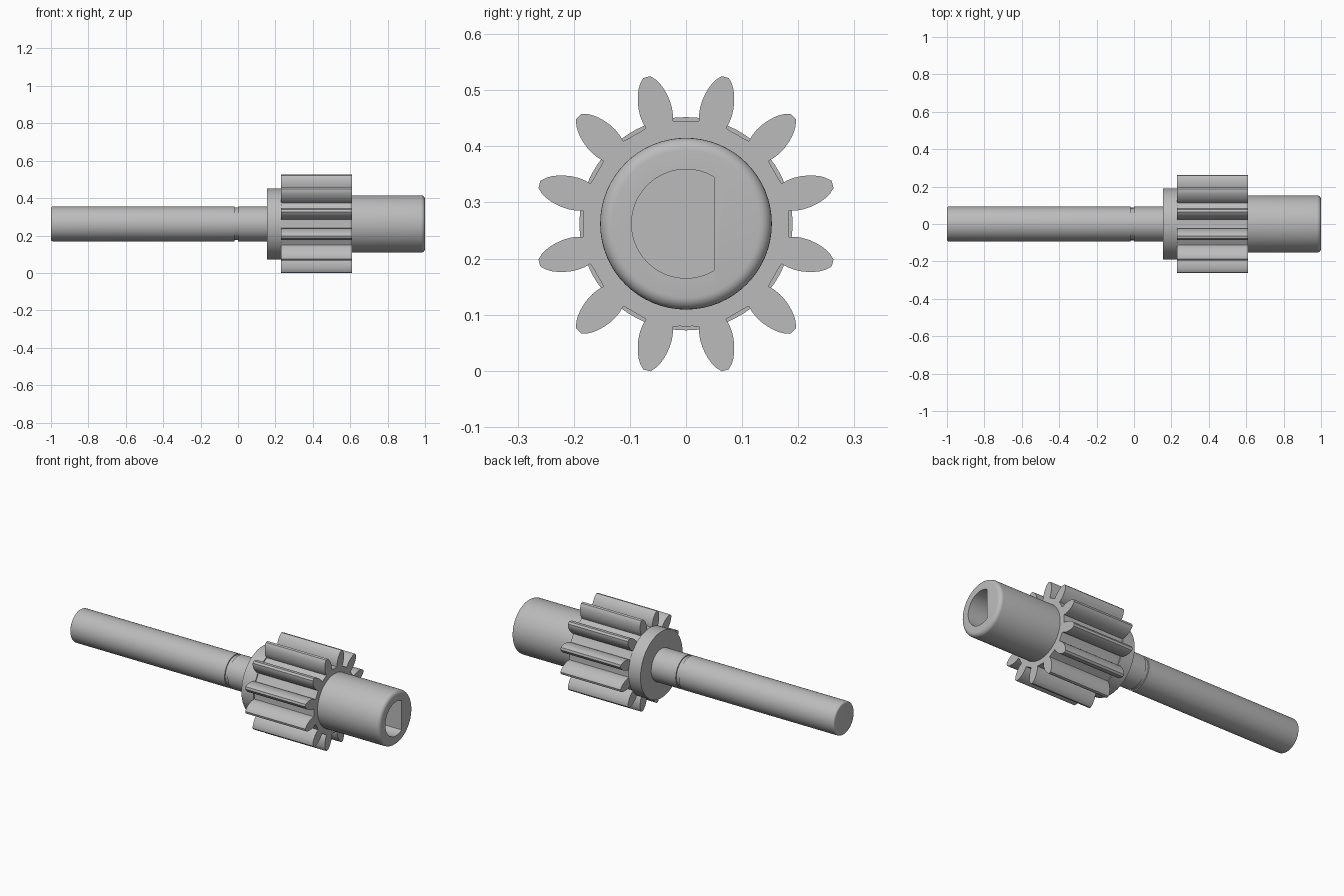
import bpy, bmesh, math

AXIS_Z = 0.262
TEETH = 12
ROOT_R = 0.183

cube = bpy.data.objects.get("Cube")
if cube:
    bpy.data.objects.remove(cube, do_unlink=True)

steel = bpy.data.materials.new("grey_steel")
steel.use_nodes = True
GREY = (0.5, 0.5, 0.5, 1)
steel.diffuse_color = GREY
steel.node_tree.nodes["Principled BSDF"].inputs["Base Color"].default_value = GREY


def finish(name, bm):
    """Turn a bmesh into an object lying along the common axis."""
    bmesh.ops.recalc_face_normals(bm, faces=bm.faces)
    mesh = bpy.data.meshes.new(name)
    bm.to_mesh(mesh)
    bm.free()
    mesh.materials.append(steel)
    obj = bpy.data.objects.new(name, mesh)
    obj.location.z = AXIS_Z
    bpy.context.collection.objects.link(obj)
    return obj


def lathe(name, profile, sides=64):
    """Revolve (x, radius) points around the x axis, with capped ends."""
    bm = bmesh.new()
    rings = []
    for x, r in profile:
        angles = [math.tau * i / sides for i in range(sides)]
        rings.append([bm.verts.new((x, r * math.cos(a), r * math.sin(a))) for a in angles])
    for a, b in zip(rings, rings[1:]):
        for i in range(sides):
            j = (i + 1) % sides
            bm.faces.new((a[i], a[j], b[j], b[i]))
    bm.faces.new(rings[0])
    bm.faces.new(rings[-1])
    return finish(name, bm)


def prism(name, outline, x0, x1):
    """Extrude a (y, z) outline along x."""
    bm = bmesh.new()
    face = bm.faces.new([bm.verts.new((x0, y, z)) for y, z in outline])
    side = bmesh.ops.extrude_face_region(bm, geom=[face])["geom"]
    moved = [v for v in side if isinstance(v, bmesh.types.BMVert)]
    bmesh.ops.translate(bm, verts=moved, vec=(x1 - x0, 0, 0))
    return finish(name, bm)


def rounded_end(x, r, fillet, direction, steps=6):
    """Quarter-round from the barrel to an end face at x."""
    points = []
    for i in range(steps + 1):
        a = math.pi / 2 * i / steps
        points.append((x - direction * fillet * (1 - math.sin(a)),
                       r - fillet * (1 - math.cos(a))))
    return points


# Long shaft with its retaining groove
SHAFT_R, GROOVE_R = 0.093, 0.087
shaft = lathe("shaft", rounded_end(-1, SHAFT_R, 0.01, -1)[::-1] + [
    (-0.02, SHAFT_R), (-0.02, GROOVE_R), (0, GROOVE_R), (0, SHAFT_R), (0.17, SHAFT_R)])

# Collar behind the gear
collar = lathe("collar", [(0.155, 0.19), (0.232, 0.19)])

# Gear: one curved tooth flank mirrored and repeated round the axis
flank = [(ROOT_R, 0.025), (0.195, 0.028), (0.207, 0.0293), (0.22, 0.0288),
         (0.232, 0.0268), (0.243, 0.0238), (0.253, 0.0198), (0.262, 0.0145),
         (0.2705, 0.0065)]
tooth = [(r, -w) for r, w in flank] + [(r, w) for r, w in reversed(flank)]
pitch = math.tau / TEETH
root_half = math.atan2(flank[0][1], ROOT_R)
outline = []
for k in range(TEETH):
    mid = (k + 0.5) * pitch
    c, s = math.cos(mid), math.sin(mid)
    outline += [(r * c - w * s, r * s + w * c) for r, w in tooth]
    gap = pitch - 2 * root_half
    for i in range(1, 4):
        a = mid + root_half + gap * i / 4
        outline.append((ROOT_R * math.cos(a), ROOT_R * math.sin(a)))
gear = prism("gear", outline, 0.23, 0.61)

# Hub with rounded rim
hub = lathe("hub", [(0.5, 0.153)] + rounded_end(1, 0.153, 0.022, 1))

# D-shaped socket cut into the hub
BORE_R, FLAT_Y = 0.097, 0.05
start = math.acos(FLAT_Y / BORE_R)
sweep = math.tau - 2 * start
bore = [(BORE_R * math.cos(start + sweep * i / 48), BORE_R * math.sin(start + sweep * i / 48))
        for i in range(49)]
cutter = prism("socket_cutter", bore, 0.7, 1.1)
cutter.hide_render = True
cut = hub.modifiers.new("socket", "BOOLEAN")
cut.operation = "DIFFERENCE"
cut.solver = "EXACT"
cut.object = cutter
bpy.context.view_layer.objects.active = hub
bpy.ops.object.modifier_apply(modifier=cut.name)
bpy.data.objects.remove(cutter, do_unlink=True)

# Smooth barrels, crisp edges
bpy.ops.object.select_all(action="DESELECT")
for obj in (shaft, collar, gear, hub):
    obj.select_set(True)
bpy.context.view_layer.objects.active = hub
bpy.ops.object.shade_smooth_by_angle(angle=math.radians(30))
